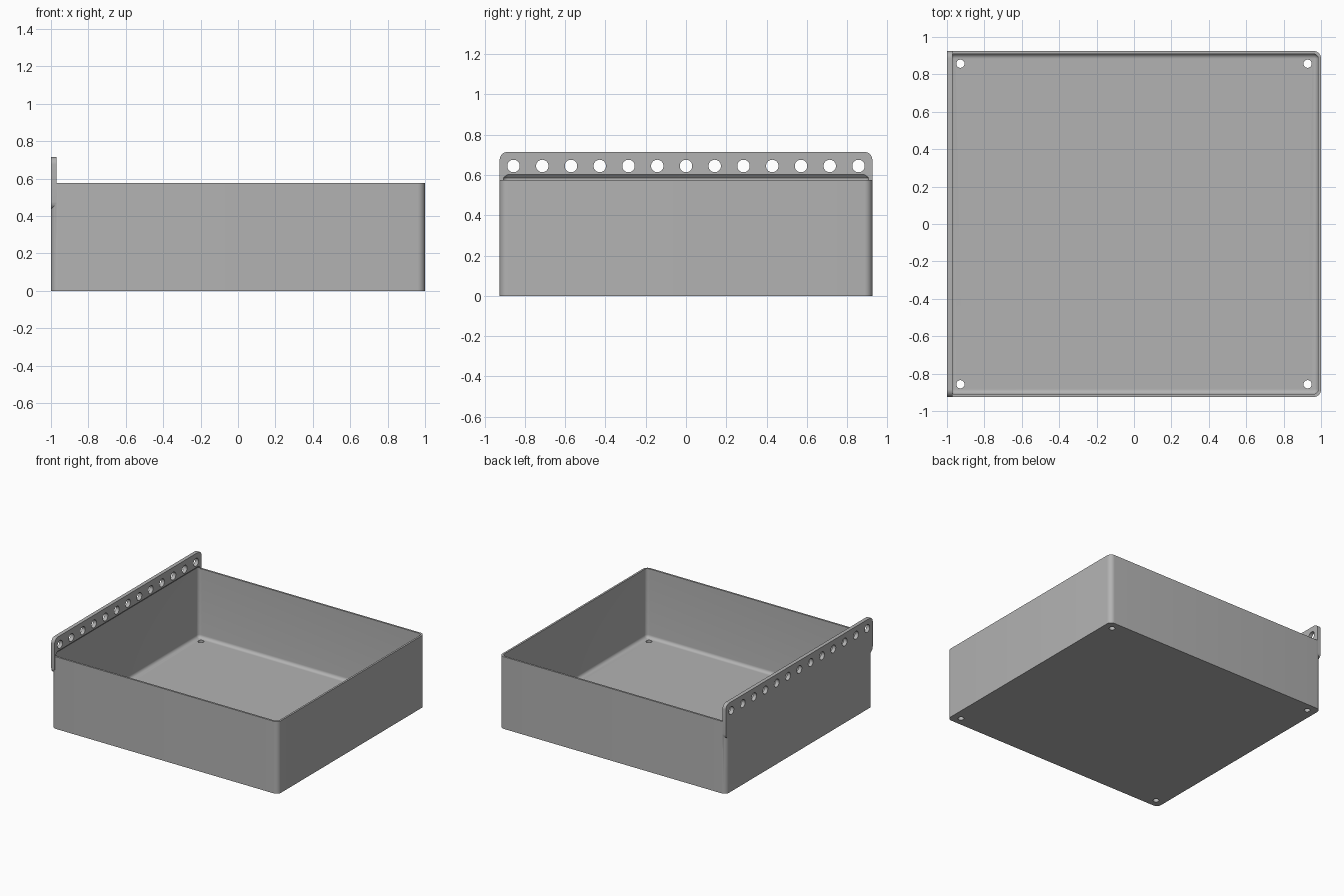
import bpy, bmesh
from math import sin, cos, pi, radians
from mathutils import Vector

if "Cube" in bpy.data.objects:
    bpy.data.objects.remove(bpy.data.objects["Cube"])

HX, HY, HEIGHT = 1.0, 0.925, 0.575   # tray half sizes and rim height
WALL, FLOOR, CORNER = 0.015, 0.025, 0.04
PLATE_LOW, PLATE_TOP, PLATE_T = 0.435, 0.715, 0.03

grey = bpy.data.materials.new("grey plastic")
grey.use_nodes = True
colour = (0.45, 0.45, 0.45, 1)
grey.diffuse_color = colour
grey.node_tree.nodes["Principled BSDF"].inputs["Base Color"].default_value = colour


def rounded_rect(hu, hv, r, steps=8):
    """Outline of a rounded rectangle, counter-clockwise."""
    pts = []
    for k, (su, sv) in enumerate([(1, 1), (-1, 1), (-1, -1), (1, -1)]):
        for i in range(steps + 1):
            a = (k + i / steps) * pi / 2
            pts.append((su * (hu - r) + r * cos(a), sv * (hv - r) + r * sin(a)))
    return pts


def loft(name, rings):
    """Closed solid through matching rings of points."""
    bm = bmesh.new()
    loops = [[bm.verts.new(p) for p in ring] for ring in rings]
    for a, b in zip(loops, loops[1:]):
        for i in range(len(a)):
            j = (i + 1) % len(a)
            bm.faces.new((a[i], a[j], b[j], b[i]))
    bm.faces.new(loops[0][::-1])
    bm.faces.new(loops[-1])
    bmesh.ops.recalc_face_normals(bm, faces=bm.faces)
    mesh = bpy.data.meshes.new(name)
    bm.to_mesh(mesh)
    bm.free()
    mesh.materials.append(grey)
    obj = bpy.data.objects.new(name, mesh)
    bpy.context.collection.objects.link(obj)
    return obj


def level(inset, r, z):
    return [(u, v, z) for u, v in rounded_rect(HX - inset, HY - inset, r)]


def drill(name, centre, axis, r):
    """Round cutter along an axis."""
    c, d = Vector(centre), Vector(axis)
    side = d.orthogonal().normalized()
    up = d.normalized().cross(side)
    circle = [side * r * cos(i * pi / 16) + up * r * sin(i * pi / 16) for i in range(32)]
    return loft(name, [[c - d + p for p in circle], [c + d + p for p in circle]])


def combine(target, other, operation):
    mod = target.modifiers.new(operation, 'BOOLEAN')
    mod.operation, mod.solver, mod.object = operation, 'EXACT', other
    other.hide_render = True
    bpy.ops.object.select_all(action='DESELECT')
    bpy.context.view_layer.objects.active = target
    target.select_set(True)
    bpy.ops.object.modifier_apply(modifier=mod.name)
    bpy.data.objects.remove(other)


# Outer body with rounded upright corners
tray = loft("tray", [level(0, CORNER, 0), level(0, CORNER, HEIGHT)])

# Raised mounting plate, a rounded strip flush with one side
mid, half = (PLATE_TOP + PLATE_LOW) / 2, (PLATE_TOP - PLATE_LOW) / 2
strip = rounded_rect(HY, half, CORNER)
plate = loft("mounting_plate", [[(x, u, mid + v) for u, v in strip]
                                for x in (-HX, -HX + PLATE_T)])
combine(tray, plate, 'UNION')

# Cavity with a filleted floor and a chamfer running up into the plate
F, r_in = 0.025, CORNER - WALL + 0.002
rings = []
for i in range(7):
    a = i / 6 * pi / 2
    inset = F * (1 - sin(a))
    rings.append(level(WALL + inset, r_in - inset, FLOOR + F * (1 - cos(a))))
rings.append(level(WALL, r_in, 0.585))
rings.append(level(WALL * 2, r_in - WALL, 0.602))
combine(tray, loft("cavity_cutter", rings), 'DIFFERENCE')

# Row of holes through the plate
for i in range(13):
    y = (i - 6) * 0.1427
    combine(tray, drill("plate_hole_cutter", (-HX, y, 0.645), (0.1, 0, 0), 0.031), 'DIFFERENCE')

# Screw holes in the floor corners
for sx in (-1, 1):
    for sy in (-1, 1):
        combine(tray, drill("floor_hole_cutter", (sx * 0.928, sy * 0.857, 0), (0, 0, 0.1), 0.022),
                'DIFFERENCE')

bpy.ops.object.shade_smooth_by_angle(angle=radians(30))
